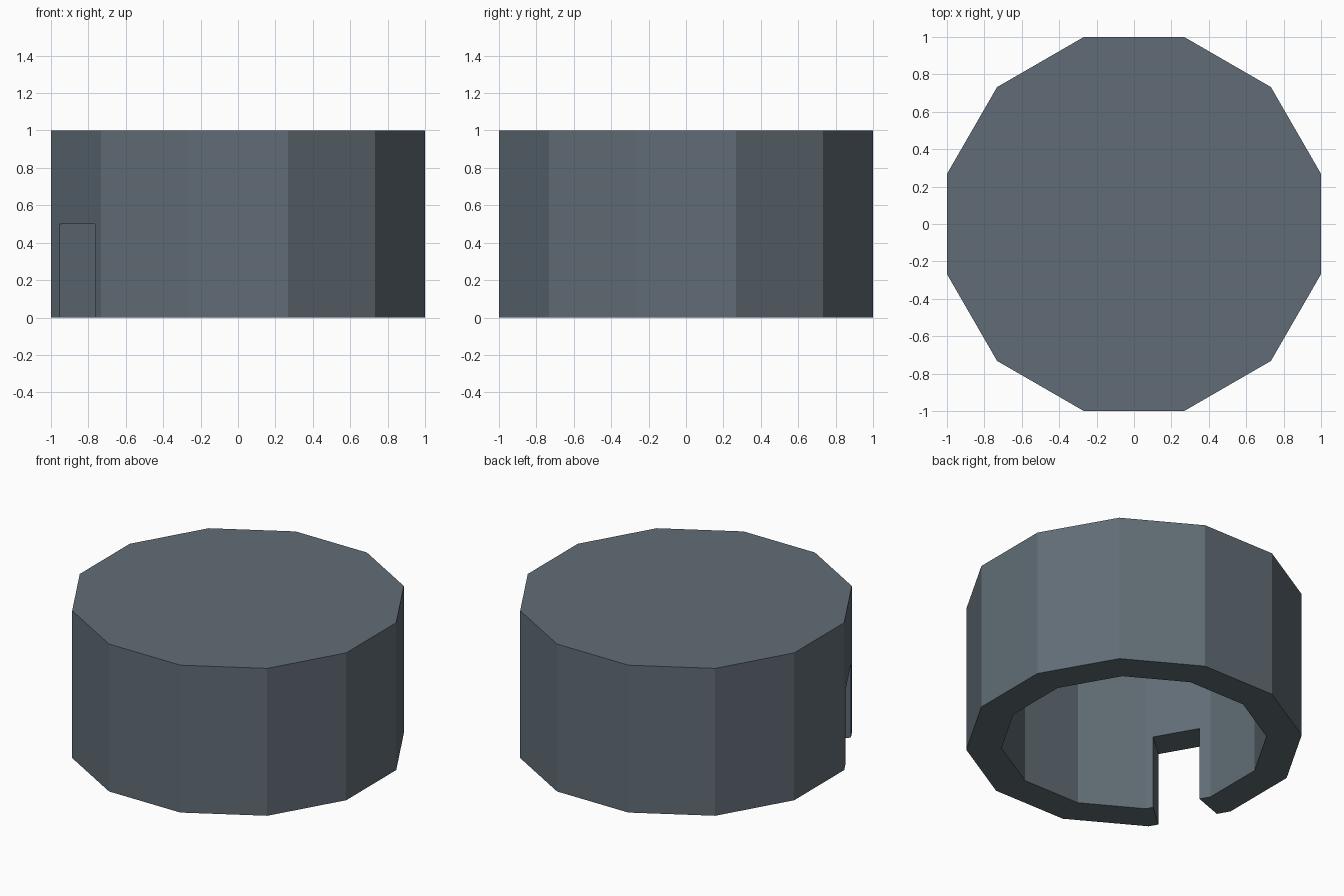
import bpy, bmesh, math

if "Cube" in bpy.data.objects:
    bpy.data.objects.remove(bpy.data.objects["Cube"])

SIDES = 12
HEIGHT, DOOR_TOP, CEILING = 1.0, 0.5, 0.98
INNER = 0.79                      # inner wall is the outer outline scaled down
R = 1 / math.cos(math.pi / SIDES)

mat = bpy.data.materials.new("slate_grey")
mat.diffuse_color = (0.120, 0.152, 0.180, 1)
mat.use_nodes = True
mat.node_tree.nodes["Principled BSDF"].inputs["Base Color"].default_value = mat.diffuse_color

# Outline: a twelve-sided ring, with the doorway's two jambs added on one side
outline = []
door = None
for k in range(SIDES):
    a = math.radians(15 + 30 * k)
    outline.append((R * math.cos(a), R * math.sin(a)))
    if k == 6:                    # side facing front left
        n = math.radians(210)
        door = len(outline)
        for t in (-0.178, 0.205):
            outline.append((math.cos(n) - t * math.sin(n),
                            math.sin(n) + t * math.cos(n)))

bm = bmesh.new()


def ring(scale, z):
    return [bm.verts.new((x * scale, y * scale, z)) for x, y in outline]


out = [ring(1, z) for z in (0, DOOR_TOP, HEIGHT)]
inn = [ring(INNER, z) for z in (0, DOOR_TOP, CEILING)]
count = len(outline)

# Walls, leaving the doorway open with a flat lintel underside
for i in range(count):
    j = (i + 1) % count
    low = 1 if i == door else 0
    for level in range(low, 2):
        bm.faces.new((out[level][i], out[level][j], out[level + 1][j], out[level + 1][i]))
        bm.faces.new((inn[level][j], inn[level][i], inn[level + 1][i], inn[level + 1][j]))
    bm.faces.new((out[low][j], out[low][i], inn[low][i], inn[low][j]))

# Door jambs
for i in (door, door + 1):
    bm.faces.new((out[0][i], out[1][i], inn[1][i], inn[0][i]))

# Roof and ceiling
bm.faces.new(out[2])
bm.faces.new(list(reversed(inn[2])))

bmesh.ops.recalc_face_normals(bm, faces=bm.faces)
bmesh.ops.dissolve_limit(bm, angle_limit=0.01, verts=bm.verts, edges=bm.edges)

mesh = bpy.data.meshes.new("round_shell")
bm.to_mesh(mesh)
bm.free()
mesh.materials.append(mat)
obj = bpy.data.objects.new("round_shell", mesh)
bpy.context.collection.objects.link(obj)
